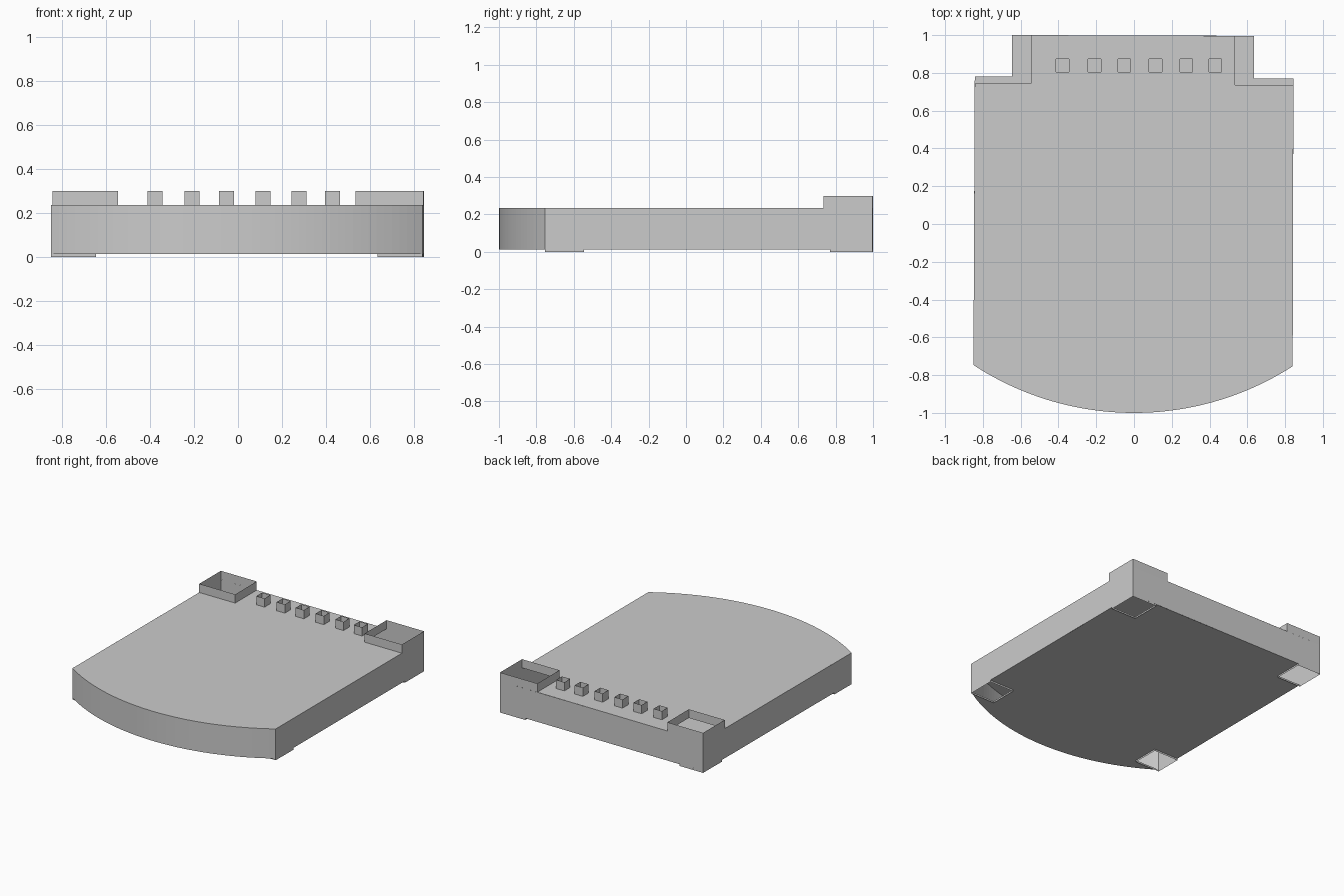
import bpy
import bmesh
import math

cube = bpy.data.objects.get("Cube")
if cube:
    bpy.data.objects.remove(cube, do_unlink=True)

grey = bpy.data.materials.new("plain grey")
grey.use_nodes = True
GREY = (0.6, 0.6, 0.6, 1)
grey.diffuse_color = GREY
grey.node_tree.nodes["Principled BSDF"].inputs["Base Color"].default_value = GREY

FOOT_Z, TOP_Z, RIM_Z = 0.013, 0.235, 0.3


def finish(name, bm):
    mesh = bpy.data.meshes.new(name)
    bm.to_mesh(mesh)
    bm.free()
    mesh.materials.append(grey)
    obj = bpy.data.objects.new(name, mesh)
    bpy.context.collection.objects.link(obj)
    return obj


def walls(name, loop, low, high):
    """Open tube standing on a counter-clockwise outline."""
    bm = bmesh.new()
    lower = [bm.verts.new((x, y, low)) for x, y in loop]
    upper = [bm.verts.new((x, y, high)) for x, y in loop]
    for i in range(len(loop)):
        j = (i + 1) % len(loop)
        bm.faces.new((lower[i], lower[j], upper[j], upper[i]))
    return finish(name, bm)


def plate(name, loops, z, up):
    """Flat sheet inside the first outline, with the others as holes."""
    bm = bmesh.new()
    edges = []
    for loop in loops:
        vs = [bm.verts.new((x, y, z)) for x, y in loop]
        edges += [bm.edges.new((v, vs[(i + 1) % len(vs)])) for i, v in enumerate(vs)]
    bmesh.ops.triangle_fill(bm, edges=edges, use_beauty=True, normal=(0, 0, 1))
    bm.normal_update()
    for f in bm.faces:
        if (f.normal.z > 0) != up:
            f.normal_flip()
    return finish(name, bm)


def square(x, y, half):
    return [(x - half, y - half), (x + half, y - half), (x + half, y + half), (x - half, y + half)]


# Bowed front edge, running from right side to left side
RADIUS, SEGMENTS = 1.553, 48
front = []
for i in range(SEGMENTS + 1):
    x = -0.85 + 1.69 * i / SEGMENTS
    front.append((x, RADIUS - 1 - math.sqrt(RADIUS ** 2 - x * x)))
right_corner, left_corner = front[0], front[-1]
back_right, back_left = (-0.842, 1.0), (0.845, 0.996)

# Corner box and foot outlines
box_right = [(-0.843, 0.745), (-0.545, 0.745), (-0.545, 1.0), back_right]
box_left = [(0.535, 0.735), (0.844, 0.735), back_left, (0.535, 0.996)]
foot_back_right = [(-0.843, 0.78), (-0.645, 0.78), (-0.645, 1.0), back_right]
foot_back_left = [(0.635, 0.77), (0.844, 0.77), back_left, (0.635, 0.996)]
foot_front_right = [right_corner, (-0.645, right_corner[1]), (-0.645, -0.545), (-0.849, -0.545)]
foot_front_left = [(0.635, left_corner[1]), left_corner, (0.841, -0.545), (0.635, -0.545)]

# Hollow body
pegs = [square(x, 0.84, 0.034) for x in (-0.378, -0.21, -0.052, 0.113, 0.277, 0.43)]
walls("body_sides", front + [back_left, back_right], FOOT_Z, TOP_Z)
top = front + [box_left[1], box_left[0], box_left[3],
               box_right[2], box_right[1], box_right[0]]
plate("body_top", [top] + pegs, TOP_Z, True)
ffl, ffr, fbl, fbr = foot_front_left, foot_front_right, foot_back_left, foot_back_right
bottom = front + [ffl[0], ffl[3], ffl[2], fbl[1], fbl[0], fbl[3],
                  fbr[2], fbr[1], fbr[0], ffr[3], ffr[2], ffr[1]]
plate("body_bottom", [bottom], FOOT_Z, False)

# Open corner boxes, open pegs and open feet
for name, loop in (("left", box_left), ("right", box_right)):
    walls("corner_box_" + name, loop, TOP_Z, RIM_Z)
for i, loop in enumerate(pegs):
    walls(f"peg_{i + 1}", loop, TOP_Z, RIM_Z)
for name, loop in (("back_right", fbr), ("back_left", fbl),
                   ("front_right", ffr), ("front_left", ffl)):
    walls("foot_" + name, loop, 0, FOOT_Z)
